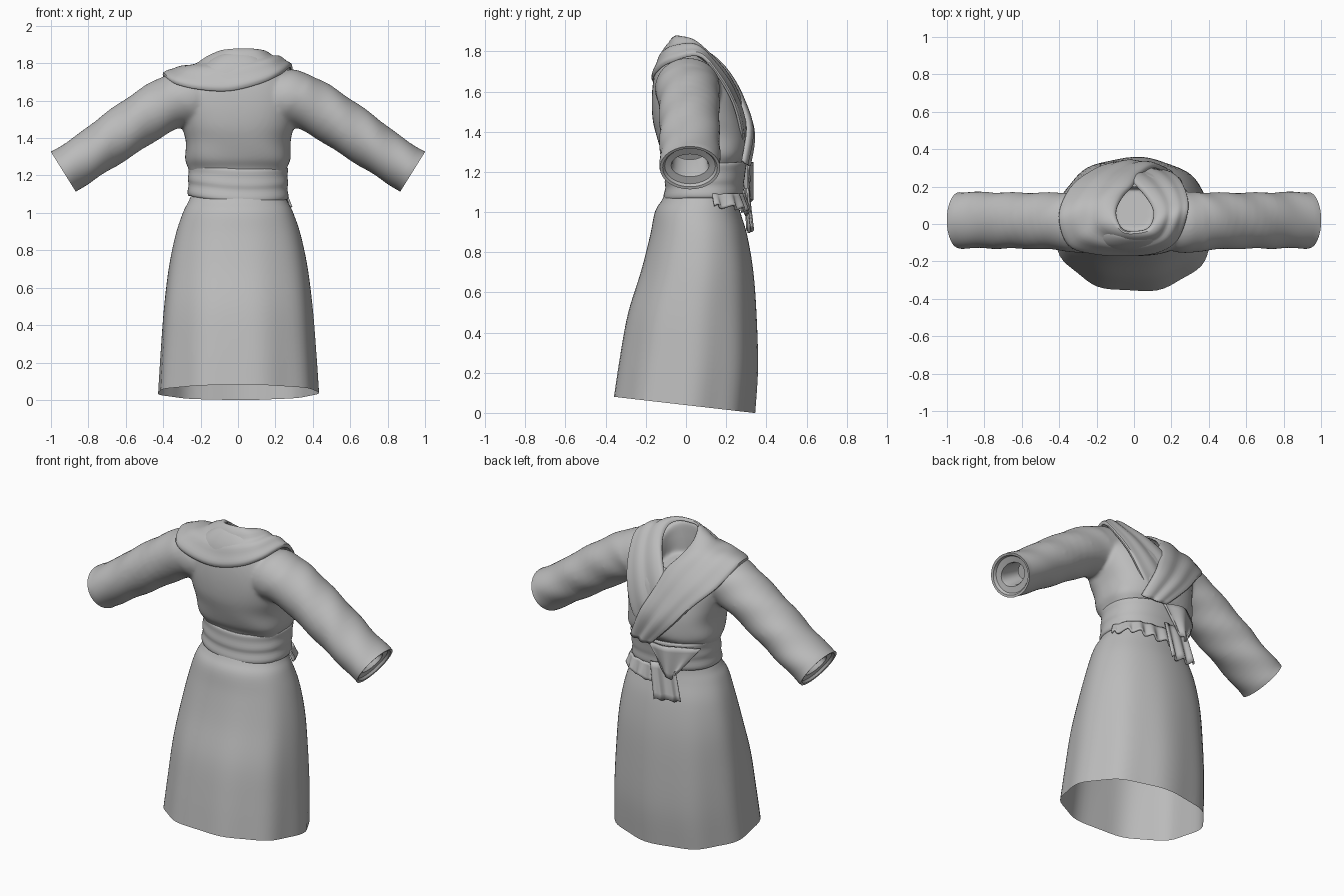
import bpy, bmesh, math
from mathutils import Vector

grey = bpy.data.materials.new("grey_cloth")
grey.diffuse_color = (0.5, 0.5, 0.5, 1)


def spline(rows, n):
    """Smoothly interpolate rows of numbers, n steps between each pair."""
    out = []
    for i in range(len(rows) - 1):
        p0, p1 = rows[max(i - 1, 0)], rows[i]
        p2, p3 = rows[i + 1], rows[min(i + 2, len(rows) - 1)]
        for k in range(n):
            t = k / n
            out.append([0.5 * (2 * b + (c - a) * t + (2 * a - 5 * b + 4 * c - d) * t * t
                               + (3 * b - a - 3 * c + d) * t ** 3)
                        for a, b, c, d in zip(p0, p1, p2, p3)])
    out.append(list(rows[-1]))
    return out


def surface(name, rows, wrap=False, thick=0, cap=False):
    """Skin rows of points into one smooth sheet or tube."""
    bm = bmesh.new()
    vs = [[bm.verts.new(p) for p in r] for r in rows]
    n = len(rows[0])
    for a, b in zip(vs, vs[1:]):
        for j in range(n if wrap else n - 1):
            k = (j + 1) % n
            bm.faces.new((a[j], a[k], b[k], b[j]))
    if cap:
        bm.faces.new(vs[0])
        bm.faces.new(vs[-1])
    bmesh.ops.recalc_face_normals(bm, faces=bm.faces)
    me = bpy.data.meshes.new(name)
    bm.to_mesh(me)
    bm.free()
    me.materials.append(grey)
    ob = bpy.data.objects.new(name, me)
    bpy.context.collection.objects.link(ob)
    if thick:
        mod = ob.modifiers.new("thickness", 'SOLIDIFY')
        mod.thickness, mod.offset = thick, 0
    bpy.ops.object.select_all(action='DESELECT')
    ob.select_set(True)
    bpy.context.view_layer.objects.active = ob
    bpy.ops.object.shade_smooth_by_angle(angle=math.radians(40))
    return ob


def rings(rows, steps, power=2.0, ripple=None, count=72):
    """Rows (z, half width, y min, y max, tilt) become rounded rings."""
    out = []
    for z, hx, y0, y1, tilt in spline(rows, steps):
        ring, yc, hy = [], (y0 + y1) / 2, (y1 - y0) / 2
        for i in range(count):
            a = 2 * math.pi * i / count
            c, s = math.cos(a), math.sin(a)
            r = 1 + (ripple(a, z) if ripple else 0)
            x = hx * r * math.copysign(abs(c) ** (2 / power), c)
            y = yc + hy * r * math.copysign(abs(s) ** (2 / power), s)
            ring.append((x, y, z - tilt * (y - yc)))
        out.append(ring)
    return out


# Skirt, open at the hem, with soft pleats growing downwards
surface("skirt", rings([
    (1.12, 0.24, -0.09, 0.25, 0), (1.06, 0.265, -0.12, 0.255, 0),
    (1.0, 0.295, -0.155, 0.27, 0), (0.88, 0.335, -0.18, 0.305, 0),
    (0.7, 0.372, -0.225, 0.335, 0.02), (0.48, 0.398, -0.29, 0.35, 0.05),
    (0.25, 0.415, -0.33, 0.355, 0.09), (0.04, 0.428, -0.36, 0.34, 0.115)],
    5, 2.15, lambda a, z: 0.016 * (1.1 - z) * math.sin(9 * a + 0.7)), True)

# Bodice, blousing over the sash and closing in to the slanted neck hole
bodice = surface("bodice", rings([
    (1.18, 0.24, -0.07, 0.25, 0), (1.24, 0.264, -0.09, 0.27, 0),
    (1.29, 0.282, -0.12, 0.30, 0), (1.38, 0.280, -0.147, 0.305, 0),
    (1.47, 0.300, -0.167, 0.29, 0), (1.58, 0.315, -0.17, 0.26, 0),
    (1.67, 0.29, -0.157, 0.215, 0.1), (1.735, 0.23, -0.125, 0.20, 0.35),
    (1.77, 0.14, -0.06, 0.20, 0.7), (1.72, 0.118, -0.045, 0.195, 0.5),
    (1.64, 0.11, -0.04, 0.19, 0.2)],
    5, 2.6, lambda a, z: 0.012 * math.sin(5 * a + 24 * z) * max(0, 1.5 - z) / 0.3),
    True, cap=True)

# Sash wound round the waist, with rolled edges and shallow folds
sash = rings([
    (1.10, 0.24, -0.08, 0.25, 0), (1.08, 0.262, -0.105, 0.275, 0),
    (1.10, 0.270, -0.112, 0.287, 0), (1.14, 0.264, -0.103, 0.287, 0),
    (1.17, 0.268, -0.106, 0.292, 0), (1.21, 0.264, -0.1, 0.297, 0),
    (1.245, 0.268, -0.1, 0.302, 0), (1.255, 0.258, -0.09, 0.29, 0),
    (1.23, 0.24, -0.07, 0.26, 0)], 3, 2.3)
surface("sash", [[(x, y, z - 0.04 * x - 0.02 * math.cos(math.pi * x / 0.54) * (y < 0))
                  for x, y, z in r] for r in sash], True)

# Sleeve profile, followed by the cuff turned into a narrower inner tube
SLOPE = math.radians(32)
sleeve = spline([  # x, z, half height, half depth, y centre
    (0.12, 1.66, 0.09, 0.10, 0.01), (0.20, 1.64, 0.15, 0.15, 0.01),
    (0.28, 1.61, 0.16, 0.163, 0.008), (0.42, 1.56, 0.142, 0.153, 0.015),
    (0.65, 1.41, 0.135, 0.15, 0.018), (0.80, 1.305, 0.125, 0.15, 0.02),
    (0.934, 1.22, 0.126, 0.15, 0.02)], 6)
turned = [(0.932, 1.221, 0.112, 0.136, 0.02), (0.92, 1.229, 0.104, 0.126, 0.02),
          (0.915, 1.232, 0.066, 0.094, 0.02), (0.90, 1.242, 0.060, 0.088, 0.02),
          (0.80, 1.308, 0.055, 0.08, 0.02)]


def tube(rows, side):
    """Slanted oval rings along one arm, lightly wrinkled."""
    out = []
    for x, z, h, d, yc in rows:
        ring = []
        for i in range(48):
            a = 2 * math.pi * i / 48
            w = 1 + (0.02 * math.sin(3 * a + 34 * x) if 0.3 < x < 0.93 and h > 0.115 else 0)
            u = h * w * math.cos(a)
            ring.append((side * (x + u * math.sin(SLOPE)), yc + d * w * math.sin(a),
                         z + u * math.cos(SLOPE)))
        out.append(ring)
    return out


parts = [bodice]
for side, label in ((1, "right"), (-1, "left")):
    surface(label + "_cuff", tube(sleeve[26:] + turned, side), True)
    parts.append(surface("sleeve", tube(sleeve[:30], side), True, cap=True))

# Fuse sleeves and bodice into one cloth with softened armholes
bpy.ops.object.select_all(action='DESELECT')
for ob in parts:
    ob.select_set(True)
bpy.context.view_layer.objects.active = bodice
bpy.ops.object.join()
bodice.name = "bodice_with_sleeves"
bodice.modifiers.clear()
fuse = bodice.modifiers.new("fuse", 'REMESH')
fuse.mode, fuse.voxel_size, fuse.use_smooth_shade = 'VOXEL', 0.01, True
soften = bodice.modifiers.new("soften", 'SMOOTH')
soften.factor, soften.iterations = 0.5, 12

# Shawl collar: inner edge, outer edge and extra lift, from the under lapel,
# round the neck, and down across the chest as the over lapel
stations = spline([
    (-0.13, 0.25, 1.38, 0.06, 0.265, 1.25, 0), (-0.06, 0.26, 1.55, 0.17, 0.28, 1.37, 0),
    (0.03, 0.195, 1.69, 0.24, 0.24, 1.54, 0), (0.10, 0.10, 1.79, 0.28, 0.155, 1.69, 0.004),
    (0.11, 0.03, 1.85, 0.285, 0.06, 1.785, 0), (0.075, -0.03, 1.87, 0.23, -0.085, 1.75, 0),
    (0.0, -0.045, 1.873, 0.12, -0.152, 1.70, 0), (-0.06, -0.035, 1.87, -0.05, -0.168, 1.66, 0),
    (-0.095, 0.02, 1.855, -0.22, -0.157, 1.668, 0.012),
    (-0.10, 0.08, 1.81, -0.35, -0.112, 1.70, 0.024),
    (-0.065, 0.15, 1.74, -0.40, 0.04, 1.735, 0.024),
    (-0.01, 0.21, 1.67, -0.345, 0.185, 1.63, 0.012),
    (0.03, 0.27, 1.56, -0.24, 0.272, 1.52, 0), (0.10, 0.312, 1.42, -0.12, 0.318, 1.38, 0),
    (0.18, 0.285, 1.25, 0.02, 0.31, 1.24, 0)], 5)
folds = spline([(0, -0.012), (0.04, 0.008), (0.22, 0.020), (0.42, 0.012), (0.6, 0.024),
                (0.78, 0.014), (0.95, 0.008), (1.0, -0.010)], 3)
collar = []
for s in stations:
    inner, outer = Vector(s[:3]), Vector(s[3:6])
    row = []
    for t, off in folds:
        p = inner.lerp(outer, t)
        out = (p - Vector((0, 0.06, 1.45))).normalized()
        row.append(p + out * (off + s[6] * (1 - (2 * t - 1) ** 4)))
    collar.append(row)
surface("shawl_collar", collar, thick=0.01)


def hanging(name, path, pleats, depth, steps=24):
    """Pleated cloth between a top edge and a bottom edge (x, y, z each)."""
    edge = spline(path, steps)
    rows = []
    for k in range(7):
        row = []
        for i, e in enumerate(edge):
            p = Vector(e[:3]).lerp(Vector(e[3:]), k / 6)
            wave = math.sin(2 * math.pi * pleats * i / (len(edge) - 1))
            p.y += depth * wave * (0.4 + 0.1 * k)
            p.z += depth * wave * k / 6
            row.append(p)
        rows.append(row)
    surface(name, rows, thick=0.012)


# Folded sash knot, long tail and short frill below the sash
hanging("sash_knot", [(-0.25, 0.215, 1.235, -0.15, 0.30, 1.09),
                      (-0.11, 0.32, 1.25, -0.11, 0.32, 1.05),
                      (0.04, 0.312, 1.24, -0.07, 0.32, 1.08)], 2, 0.008)
hanging("sash_tail", [(-0.13, 0.295, 1.12, -0.18, 0.312, 0.92),
                      (0.03, 0.305, 1.12, -0.01, 0.325, 0.90)], 2.5, 0.009, 40)
hanging("sash_frill", [(0.262, 0.13, 1.09, 0.285, 0.14, 1.03),
                       (0.21, 0.235, 1.09, 0.225, 0.255, 1.02),
                       (0.10, 0.275, 1.09, 0.105, 0.30, 1.0),
                       (-0.03, 0.29, 1.09, -0.03, 0.31, 0.99)], 5, 0.009)
